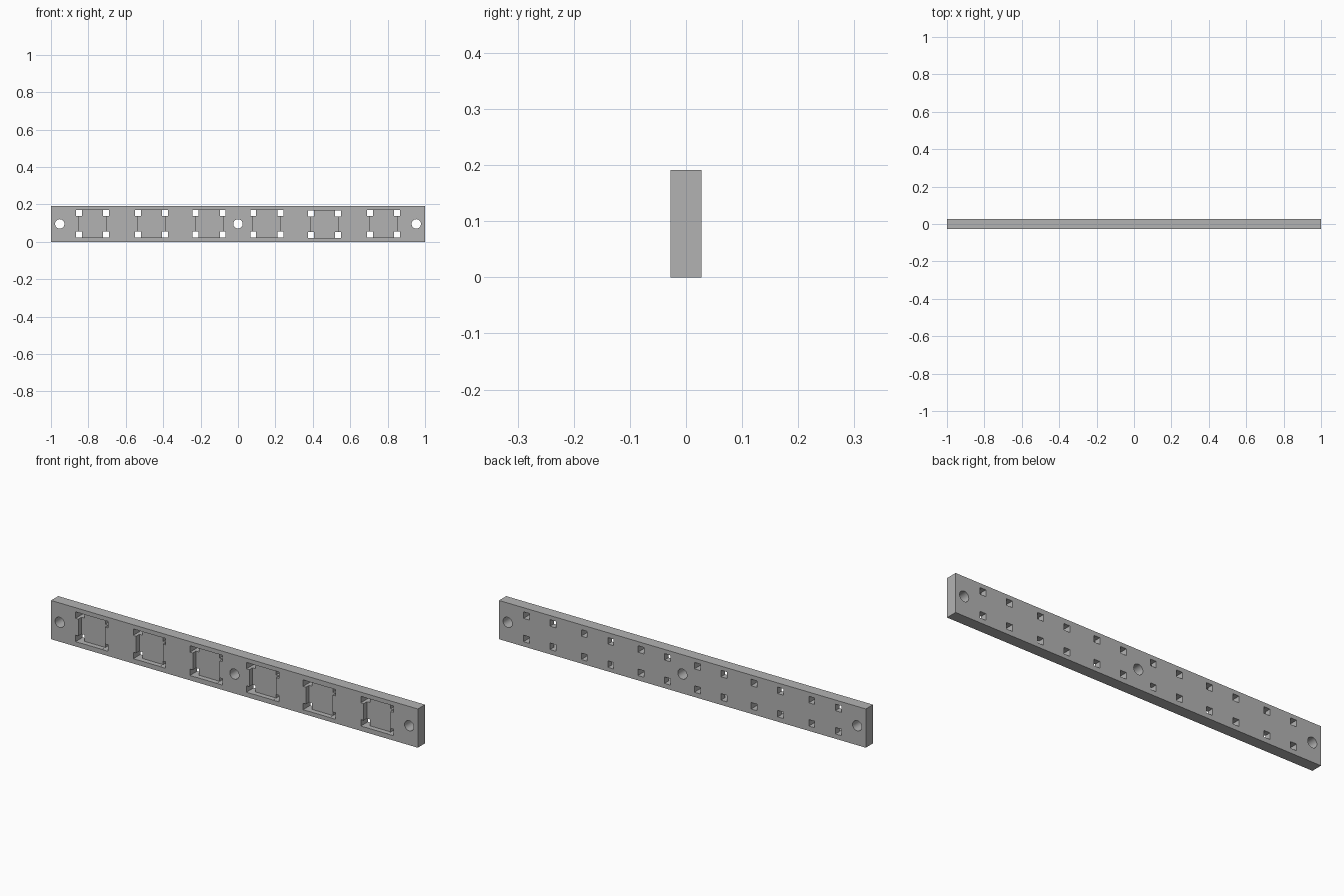
import bpy, bmesh, math
from mathutils import Matrix

if "Cube" in bpy.data.objects:
    bpy.data.objects.remove(bpy.data.objects["Cube"])

LENGTH, DEPTH, HEIGHT = 2.0, 0.056, 0.191
POCKET, POCKET_DEPTH, HOLE = 0.146, 0.025, 0.032
MID = HEIGHT / 2

grey = bpy.data.materials.new("plain_grey")
grey.use_nodes = True
colour = (0.45, 0.45, 0.45, 1)
grey.diffuse_color = colour
grey.node_tree.nodes["Principled BSDF"].inputs["Base Color"].default_value = colour


def add_box(bm, centre, size):
    bmesh.ops.create_cube(bm, size=1, matrix=Matrix.Translation(centre) @ Matrix.Diagonal((*size, 1)))


def add_rod(bm, x, z, radius):
    bmesh.ops.create_cone(bm, cap_ends=True, segments=32, radius1=radius, radius2=radius, depth=0.2,
                          matrix=Matrix.Translation((x, 0, z)) @ Matrix.Rotation(math.pi / 2, 4, "X"))


def make_object(name, bm):
    mesh = bpy.data.meshes.new(name)
    bm.to_mesh(mesh)
    bm.free()
    mesh.materials.append(grey)
    obj = bpy.data.objects.new(name, mesh)
    bpy.context.collection.objects.link(obj)
    return obj


# Bar body
bm = bmesh.new()
add_box(bm, (0, 0, MID), (LENGTH, DEPTH, HEIGHT))
bar = make_object("mounting_bar", bm)

# Square front pockets, each with four square through holes at its corners
pockets, corner_holes, round_holes = bmesh.new(), bmesh.new(), bmesh.new()
for x in (-0.778, -0.463, -0.154, 0.154, 0.463, 0.778):
    z = MID - 0.002 if x == 0.463 else MID + 0.0015
    add_box(pockets, (x, -DEPTH / 2, z), (POCKET, POCKET_DEPTH * 2, POCKET))
    for sx in (-1, 1):
        for sz in (-1, 1):
            add_box(corner_holes, (x + sx * 0.0725, 0, z + sz * 0.0575), (HOLE, 0.2, HOLE))

# Round screw holes at the ends and the middle
for x in (-0.953, 0, 0.953):
    add_rod(round_holes, x, MID, 0.025)

# Cut everything out of the bar
bpy.context.view_layer.objects.active = bar
for name, bm in (("pocket_cutter", pockets), ("corner_hole_cutter", corner_holes),
                 ("screw_hole_cutter", round_holes)):
    cutter = make_object(name, bm)
    cutter.hide_render = True
    mod = bar.modifiers.new(name, "BOOLEAN")
    mod.operation, mod.solver, mod.object = "DIFFERENCE", "EXACT", cutter
    bpy.ops.object.modifier_apply(modifier=mod.name)
    bpy.data.objects.remove(cutter)

bpy.ops.object.select_all(action="DESELECT")
bar.select_set(True)
bpy.ops.object.shade_smooth_by_angle(angle=math.radians(30))
